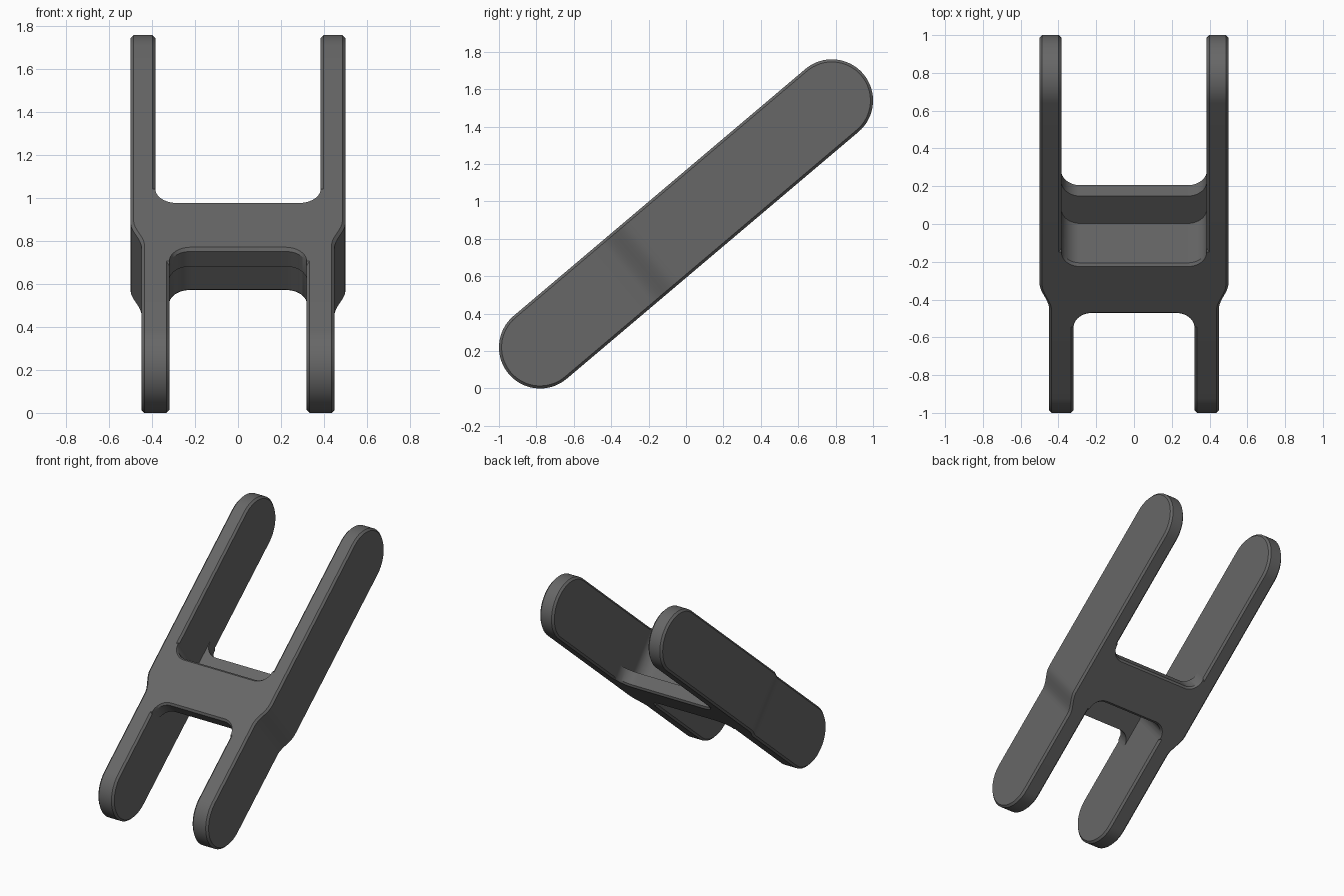
import bpy, bmesh, math

if "Cube" in bpy.data.objects:
    bpy.data.objects.remove(bpy.data.objects["Cube"])

R, C = 0.22, 0.014                    # half depth of the link, chamfer size
TILT = math.atan2(0.66, 0.78)         # slope of the link
A = math.hypot(0.66, 0.78)            # centre to the middle of each rounded end
SIN, COS = math.sin(TILT), math.cos(TILT)

dark = bpy.data.materials.new("dark_grey")
dark.diffuse_color = (0.135, 0.135, 0.135, 1)
dark.use_nodes = True
dark.node_tree.nodes["Principled BSDF"].inputs["Base Color"].default_value = dark.diffuse_color


def place(x, u, n):
    """u runs along the link, n is perpendicular to its upper face."""
    return (x, u * COS - n * SIN, 0.88 + u * SIN + n * COS)


def smooth(a, b, t):
    t = min(1, max(0, (t - a) / (b - a)))
    return t * t * (3 - 2 * t)


def loft(name, rings, caps):
    bm = bmesh.new()
    loops = [[bm.verts.new(place(*p)) for p in ring] for ring in rings]
    for a, b in zip(loops, loops[1:]):
        for i in range(len(a)):
            j = (i + 1) % len(a)
            bm.faces.new((a[i], a[j], b[j], b[i]))
    if caps:
        bm.faces.new(loops[0])
        bm.faces.new(loops[-1])
    bmesh.ops.remove_doubles(bm, verts=bm.verts, dist=1e-5)
    bmesh.ops.dissolve_degenerate(bm, edges=bm.edges, dist=1e-5)
    bmesh.ops.recalc_face_normals(bm, faces=bm.faces)
    mesh = bpy.data.meshes.new(name)
    bm.to_mesh(mesh)
    bm.free()
    mesh.materials.append(dark)
    obj = bpy.data.objects.new(name, mesh)
    bpy.context.collection.objects.link(obj)
    bpy.ops.object.select_all(action='DESELECT')
    obj.select_set(True)
    bpy.context.view_layer.objects.active = obj
    bpy.ops.object.shade_smooth_by_angle(angle=math.radians(30))
    return obj


# Side arms: round-ended bars that step inward towards the lower end
STEPS = 16
quarter = [math.pi / 2 * i / STEPS for i in range(STEPS + 1)]
stations = [(-A, -a) for a in reversed(quarter)]
stations += [(-0.42 + 0.02 * i, 0) for i in range(18)]
stations += [(A, a) for a in quarter]
rings = []
for centre, a in stations:
    u, h = centre + R * math.sin(a), R * math.cos(a)
    ui, hi = centre + (R - C) * math.sin(a), (R - C) * math.cos(a)
    xo = 0.45 + 0.05 * smooth(-0.41, -0.24, u)
    xi = 0.32 + 0.065 * smooth(-0.21, -0.11, u)
    half = [(xi, ui, hi), (xi + C, u, h), (xo - C, u, h), (xo, ui, hi)]
    rings.append(half + [(x, v, -n) for x, v, n in reversed(half)])
arms = loft("side_arms", rings, False)
arms.modifiers.new("Mirror", 'MIRROR')

# Cross web: Z-shaped section that flares into the arms with round fillets
FILLET = 0.10
low = [(-0.442 + C, R), (-0.442, R - C), (-0.442, 0.115), (-0.23, 0.115),
       (-0.23, C - R), (-0.23 + C, -R)]
high = [(0.095 - C, -R), (0.095, C - R), (0.095, -0.117), (-0.095, -0.117),
        (-0.095, R - C), (-0.095 - C, R)]


def flare(x, wall):
    d = min(FILLET, max(0, abs(x) - wall + FILLET))
    return FILLET - math.sqrt(FILLET ** 2 - d * d)


arc = [FILLET * math.sin(math.pi / 2 * i / 10) for i in range(11)]
xs = {round(w - FILLET + d, 5) for w in (0.32, 0.385) for d in arc} | {0.42}
xs = sorted({-x for x in xs} | xs)
rings = [[(x, u - flare(x, 0.32), n) for u, n in low] +
         [(x, u + flare(x, 0.385), n) for u, n in high] for x in xs]
loft("cross_web", rings, True)
